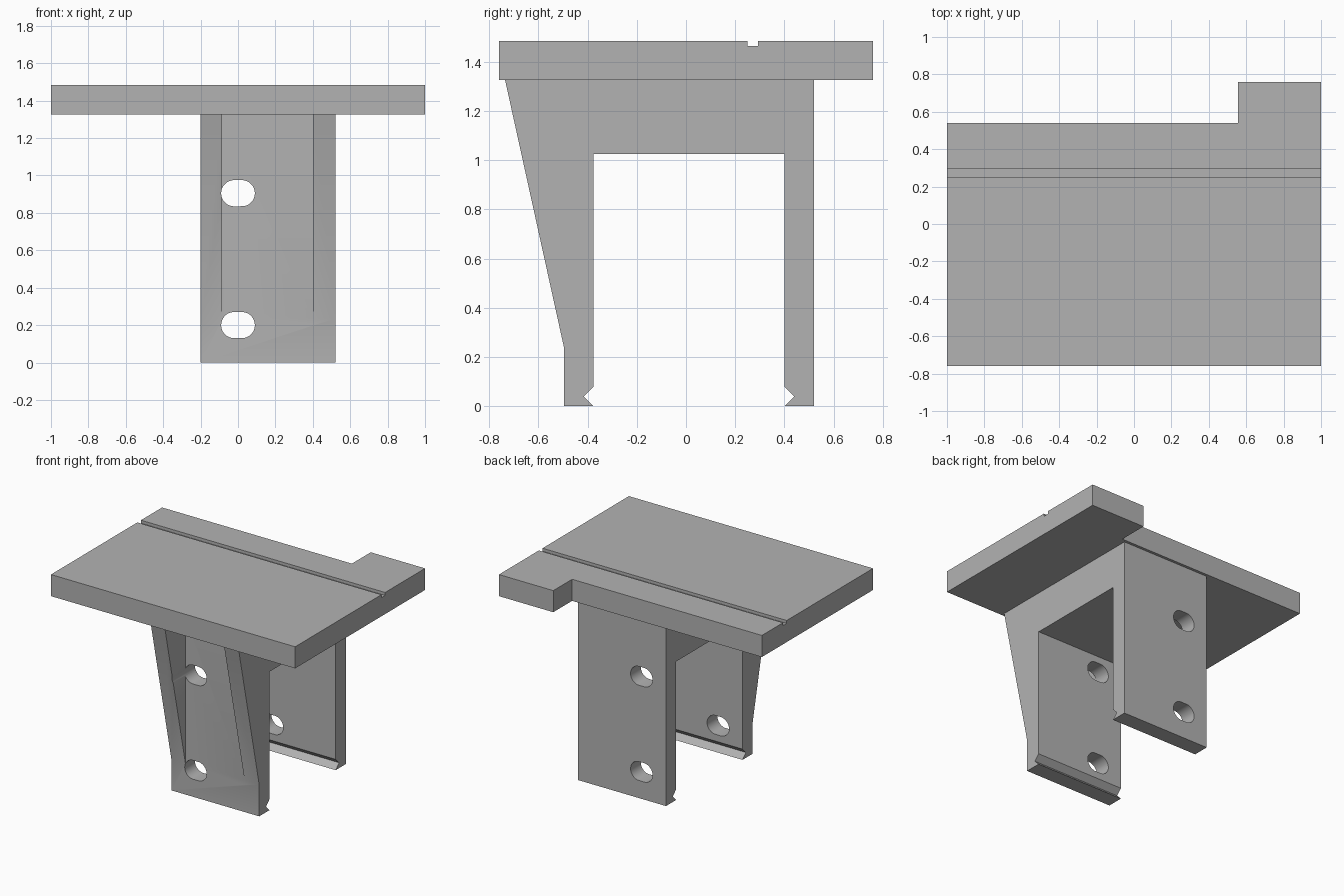
import bpy
import bmesh
from mathutils import Vector

cube = bpy.data.objects.get("Cube")
if cube:
    bpy.data.objects.remove(cube, do_unlink=True)

grey = bpy.data.materials.new("plain grey")
grey.use_nodes = True
grey.diffuse_color = (0.45, 0.45, 0.45, 1)
grey.node_tree.nodes["Principled BSDF"].inputs["Base Color"].default_value = grey.diffuse_color


def prism(name, outline, direction):
    """Extrude a closed 3D outline along a direction."""
    bm = bmesh.new()
    face = bm.faces.new([bm.verts.new(p) for p in outline])
    ext = bmesh.ops.extrude_face_region(bm, geom=[face], use_keep_orig=True)
    moved = [v for v in ext["geom"] if isinstance(v, bmesh.types.BMVert)]
    bmesh.ops.translate(bm, verts=moved, vec=Vector(direction))
    bmesh.ops.recalc_face_normals(bm, faces=bm.faces)
    mesh = bpy.data.meshes.new(name)
    bm.to_mesh(mesh)
    bm.free()
    obj = bpy.data.objects.new(name, mesh)
    bpy.context.collection.objects.link(obj)
    mesh.materials.append(grey)
    return obj


def box(name, x0, x1, y0, y1, z0, z1):
    return prism(name, [(x0, y0, z0), (x1, y0, z0), (x1, y1, z0), (x0, y1, z0)], (0, 0, z1 - z0))


def slot(name, z, radius=0.07, half=0.02):
    """Rounded slot running front to back."""
    bm = bmesh.new()
    bmesh.ops.create_circle(bm, segments=48, radius=radius)
    pts = sorted((v.co.copy() for v in bm.verts), key=lambda p: Vector((1, 0)).angle_signed(p.xy))
    bm.free()
    outline = [(p.x + (half if p.x > 0 else -half), -1, z + p.y) for p in pts]
    return prism(name, outline, (0, 2, 0))


def cut(obj, cutter):
    cutter.hide_render = True
    mod = obj.modifiers.new("cut", "BOOLEAN")
    mod.operation = "DIFFERENCE"
    mod.solver = "EXACT"
    mod.object = cutter
    bpy.context.view_layer.objects.active = obj
    bpy.ops.object.modifier_apply(modifier=mod.name)
    bpy.data.objects.remove(cutter, do_unlink=True)


# Table plate with a corner tab and a shallow groove
bottom, top = 1.325, 1.485
plate = prism("top_plate", [(x, y, bottom) for x, y in (
    (-1, -0.76), (1, -0.76), (1, 0.76), (0.555, 0.76), (0.555, 0.54), (-1, 0.54))],
    (0, 0, top - bottom))
cut(plate, box("groove_cutter", -1.1, 1.1, 0.25, 0.293, top - 0.022, top + 0.1))

# Two-legged bracket with a sloped front and V notches at the feet
side = [(-0.495, 0), (-0.375, 0), (-0.415, 0.04), (-0.375, 0.08), (-0.375, 1.025),
        (0.4, 1.025), (0.4, 0.08), (0.44, 0.04), (0.4, 0), (0.52, 0),
        (0.52, bottom), (-0.735, bottom), (-0.495, 0.235)]
bracket = prism("leg_bracket", [(-0.2, y, z) for y, z in side], (0.72, 0, 0))

# Pocket that leaves a gusset on each side of the front leg
cut(bracket, box("pocket_cutter", -0.085, 0.4, -1, -0.495, 0.2, 1.4))

# Mounting slots through both legs
for height in (0.905, 0.2):
    cut(bracket, slot("slot_cutter", height))

# Smooth slot walls, crisp edges elsewhere
for obj in (plate, bracket):
    bpy.ops.object.select_all(action="DESELECT")
    obj.select_set(True)
    bpy.context.view_layer.objects.active = obj
    bpy.ops.object.shade_smooth_by_angle()
